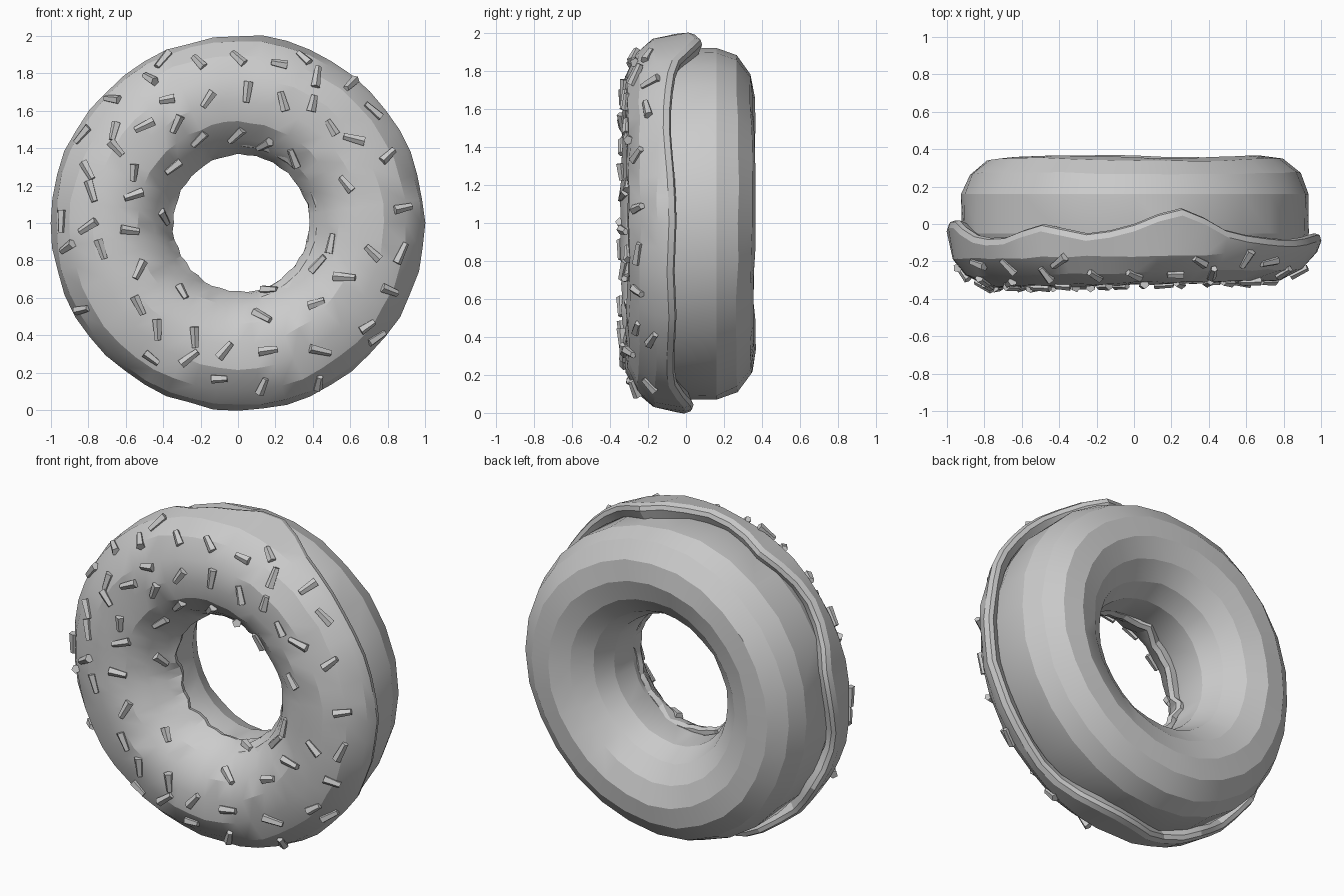
import bpy, bmesh, math, random
from mathutils import Vector, Matrix

if "Cube" in bpy.data.objects:
    bpy.data.objects.remove(bpy.data.objects["Cube"])

random.seed(7)
TAU = math.tau


def finish(bm, name, angle):
    bmesh.ops.recalc_face_normals(bm, faces=bm.faces)
    mesh = bpy.data.meshes.new(name)
    bm.to_mesh(mesh)
    bm.free()
    ob = bpy.data.objects.new(name, mesh)
    bpy.context.collection.objects.link(ob)
    bpy.ops.object.select_all(action='DESELECT')
    ob.select_set(True)
    bpy.context.view_layer.objects.active = ob
    if angle:
        bpy.ops.object.shade_smooth_by_angle(angle=math.radians(angle))
    return ob


def ring(name, n, section, angle):
    """Sweep a closed (radius, y) section around the y axis through z = 1."""
    bm = bmesh.new()
    loops = []
    for i in range(n):
        a = TAU * i / n
        loops.append([bm.verts.new((r * math.cos(a), y, 1 + r * math.sin(a)))
                      for r, y in section(i)])
    for i in range(n):
        p, q = loops[i], loops[(i + 1) % n]
        for j in range(len(p)):
            k = (j + 1) % len(p)
            bm.faces.new((p[j], q[j], q[k], p[k]))
    return finish(bm, name, angle)


# Dough: chunky, slightly uneven ring
DOUGH = [(0.93, -0.05), (0.93, 0.16), (0.885, 0.27), (0.79, 0.345), (0.67, 0.36),
         (0.55, 0.32), (0.45, 0.24), (0.395, 0.12), (0.385, -0.04), (0.42, -0.17),
         (0.52, -0.25), (0.66, -0.27), (0.80, -0.24), (0.89, -0.17)]


def dough_section(i):
    w = 0.007 * math.sin(3 * TAU * i / 28 + 1)
    return [(r + w + random.uniform(-.004, .004),
             y + (w + random.uniform(-.004, .004) if y > 0.2 else 0)) for r, y in DOUGH]


ring("dough", 28, dough_section, 18)

# Icing: shell over the front half with a wavy dripping rim
EDGE = [-.05, -.06, -.08, -.07, -.03, .085, .0, -.05, .0, -.07, -.06, .02,
        .0, -.05, .0, -.06, .0, -.04, .03, .03, -.05, -.06, -.05, -.06]
FRONT = [(0.975, -0.17), (0.90, -0.26), (0.78, -0.315), (0.65, -0.325),
         (0.54, -0.295), (0.445, -0.22), (0.385, -0.13)]
UNDER = [(0.43, -0.17), (0.52, -0.24), (0.66, -0.26), (0.80, -0.23), (0.88, -0.17)]
N = 48


def wave(i):
    """Rim height with smoothed in-between points."""
    a, b, c, d = (EDGE[(i // 2 + k) % 24] for k in (-1, 0, 1, 2))
    return b if i % 2 == 0 else (9 * (b + c) - a - d) / 16


def icing_section(i):
    def jit(s):
        return random.uniform(-s, s)
    e = wave(i)
    cx = math.cos(TAU * i / N)
    inner = -0.045 + 0.5 * wave((i * 2 + 7) % N)
    rim = 1.002 + 0.08 * e + jit(.006)
    hole = 0.365 + 0.018 * cx + jit(.006)
    mid = [(r + jit(.006), y + 0.018 * cx + jit(.006)) for r, y in FRONT]
    return ([(0.92, e - 0.02), (rim - 0.035, e), (rim - 0.01, e - 0.008), (rim, e - 0.04)] + mid +
            [(hole, inner - 0.03), (hole + 0.01, inner), (0.40, inner)] + UNDER)


ring("icing", N, icing_section, 22)

# Sprinkles: (x, z) positions on the icing, each a small tapered five-sided stick
SPOTS = [(-.40, 1.87), (-.21, 1.86), (0, 1.88), (.22, 1.85), (.35, 1.88), (.60, 1.74),
         (.42, 1.78), (-.47, 1.77), (.05, 1.70), (-.16, 1.66), (.24, 1.65), (.40, 1.64),
         (-.38, 1.66), (-.50, 1.52), (-.33, 1.53), (-.66, 1.49), (-.67, 1.66),
         (-.83, 1.47), (-.65, 1.40), (.72, 1.60), (.50, 1.51), (.62, 1.45), (-.01, 1.47),
         (.14, 1.42), (-.21, 1.45), (.30, 1.35), (.80, 1.36), (-.80, 1.28), (-.56, 1.27),
         (-.35, 1.30), (.58, 1.21), (-.78, 1.17), (-.56, 1.15), (-.40, 1.03), (-.94, 1.01),
         (.88, 1.08), (-.80, .98), (-.58, .96), (-.91, .87), (-.73, .86), (.50, .89),
         (.72, .84), (.87, .84), (-.53, .75), (.43, .78), (.57, .71), (-.30, .63),
         (.17, .64), (.81, .64), (-.53, .56), (.42, .57), (.13, .50), (-.83, .54),
         (-.43, .43), (.69, .45), (-.23, .39), (-.07, .32), (.16, .32), (.44, .32),
         (.74, .39), (-.26, .28), (-.46, .28), (-.10, .17), (.13, .13), (.43, .15)]


def surface(r):
    """Height and slope of the icing front at radius r."""
    for (r1, y1), (r2, y2) in zip(FRONT, FRONT[1:]):
        if r >= r2:
            break
    s = (y1 - y2) / (r1 - r2)
    return y2 + s * (r - r2), s


bm = bmesh.new()
for x, z in SPOTS:
    r = math.hypot(x, z - 1)
    out = Vector((x, 0, z - 1)) / r
    r = min(max(r, 0.385), 0.965)
    y, slope = surface(r)
    radial = (out + Vector((0, slope, 0))).normalized()
    around = Vector((-out.z, 0, out.x))
    normal = radial.cross(around)
    if normal.y > 0:
        normal = -normal
    t = random.uniform(0, math.pi)
    along = radial * math.cos(t) + around * math.sin(t)
    side = normal.cross(along)
    m = Matrix((side, normal, along)).transposed().to_4x4()
    m.translation = out * r + Vector((0, y + 0.018 * out.x, 1)) + normal * 0.005
    bmesh.ops.create_cone(bm, cap_ends=True, segments=5, radius1=0.026, radius2=0.018,
                          depth=random.uniform(0.08, 0.12), matrix=m)
finish(bm, "sprinkles", 0)
